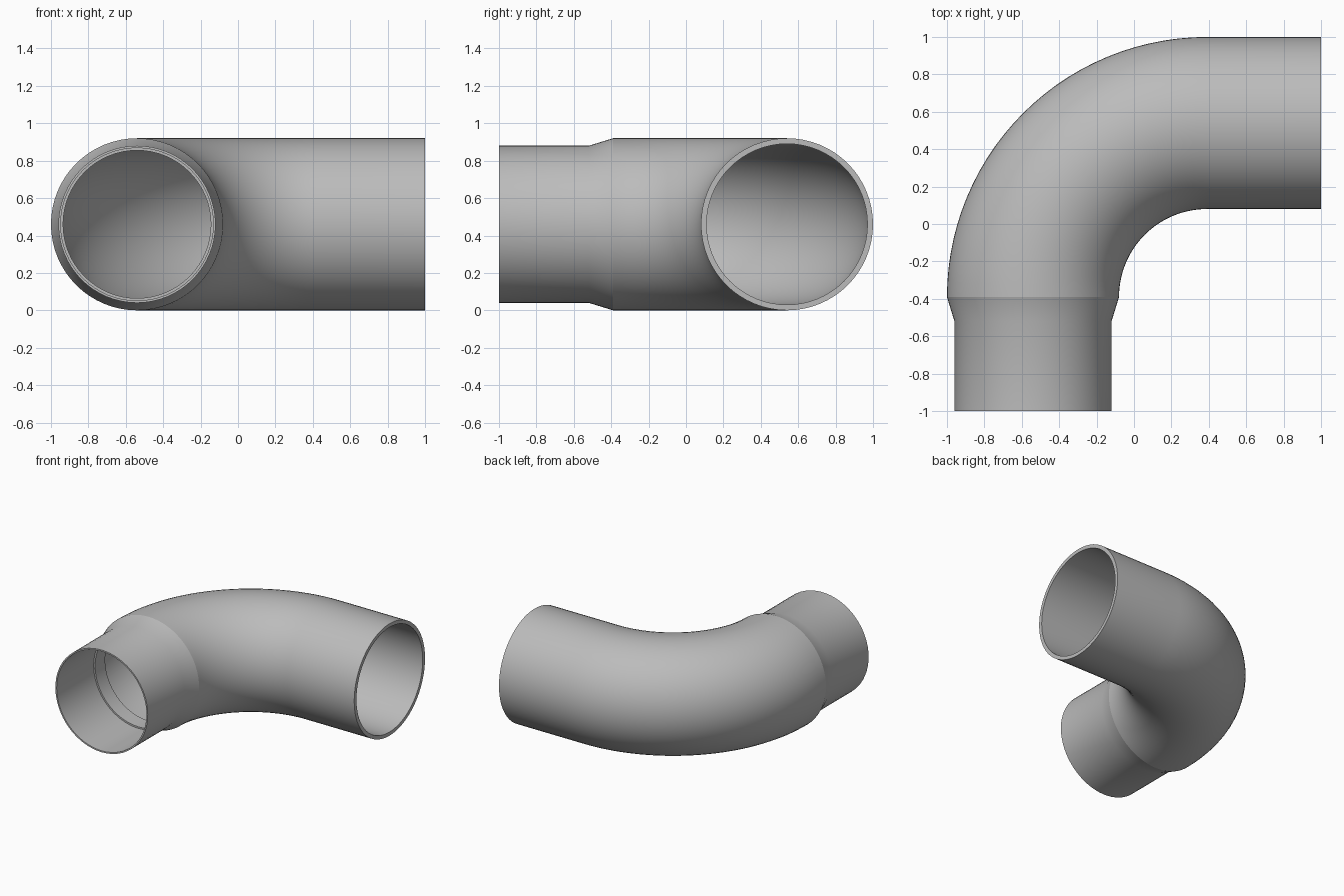
import bpy, bmesh, math
from mathutils import Vector

cube = bpy.data.objects.get("Cube")
if cube:
    bpy.data.objects.remove(cube, do_unlink=True)

SIDES = 64
AXIS_Z = 0.46     # height of the pipe axis
BEND = 0.93       # bend radius of the axis
CX, CY = 0.39, -0.39  # bend centre

grey = bpy.data.materials.new("pipe grey")
grey.use_nodes = True
colour = (0.5, 0.5, 0.5, 1)
grey.diffuse_color = colour
grey.node_tree.nodes["Principled BSDF"].inputs["Base Color"].default_value = colour


def sweep(name, stations):
    """Closed loop of rings; each station is (centre, sideways direction, radius)."""
    bm = bmesh.new()
    rings = []
    for centre, side, radius in stations:
        ring = []
        for i in range(SIDES):
            a = math.tau * i / SIDES
            offset = side * math.cos(a) + Vector((0, 0, math.sin(a)))
            ring.append(bm.verts.new(centre + offset * radius))
        rings.append(ring)
    for k, ring in enumerate(rings):
        after = rings[(k + 1) % len(rings)]
        for i in range(SIDES):
            j = (i + 1) % SIDES
            bm.faces.new((ring[i], ring[j], after[j], after[i]))
    bmesh.ops.recalc_face_normals(bm, faces=bm.faces)
    mesh = bpy.data.meshes.new(name)
    bm.to_mesh(mesh)
    bm.free()
    mesh.materials.append(grey)
    obj = bpy.data.objects.new(name, mesh)
    bpy.context.collection.objects.link(obj)
    bpy.ops.object.select_all(action='DESELECT')
    obj.select_set(True)
    bpy.context.view_layer.objects.active = obj
    bpy.ops.object.shade_smooth_by_angle(angle=math.radians(30))
    return obj


# Elbow: quarter bend followed by the straight socket end
path = []
STEPS = 28
for s in range(STEPS + 1):
    t = math.pi / 2 * s / STEPS
    side = Vector((-math.cos(t), math.sin(t), 0))
    path.append((Vector((CX, CY, AXIS_Z)) + side * BEND, side))
path.append((Vector((1, CY + BEND, AXIS_Z)), Vector((0, 1, 0))))
outer = [(c, d, 0.46) for c, d in path]
inner = [(c, d, 0.43) for c, d in reversed(path)]
sweep("elbow", outer + inner)

# Spigot: narrower straight end with a tapered collar and an inner ledge
profile = [(-1, 0.42), (-0.52, 0.42), (CY, 0.46),
           (CY, 0.395), (-0.52, 0.395), (-0.52, 0.408), (-1, 0.408)]
sweep("spigot", [(Vector((CX - BEND, y, AXIS_Z)), Vector((-1, 0, 0)), r)
                 for y, r in profile])
